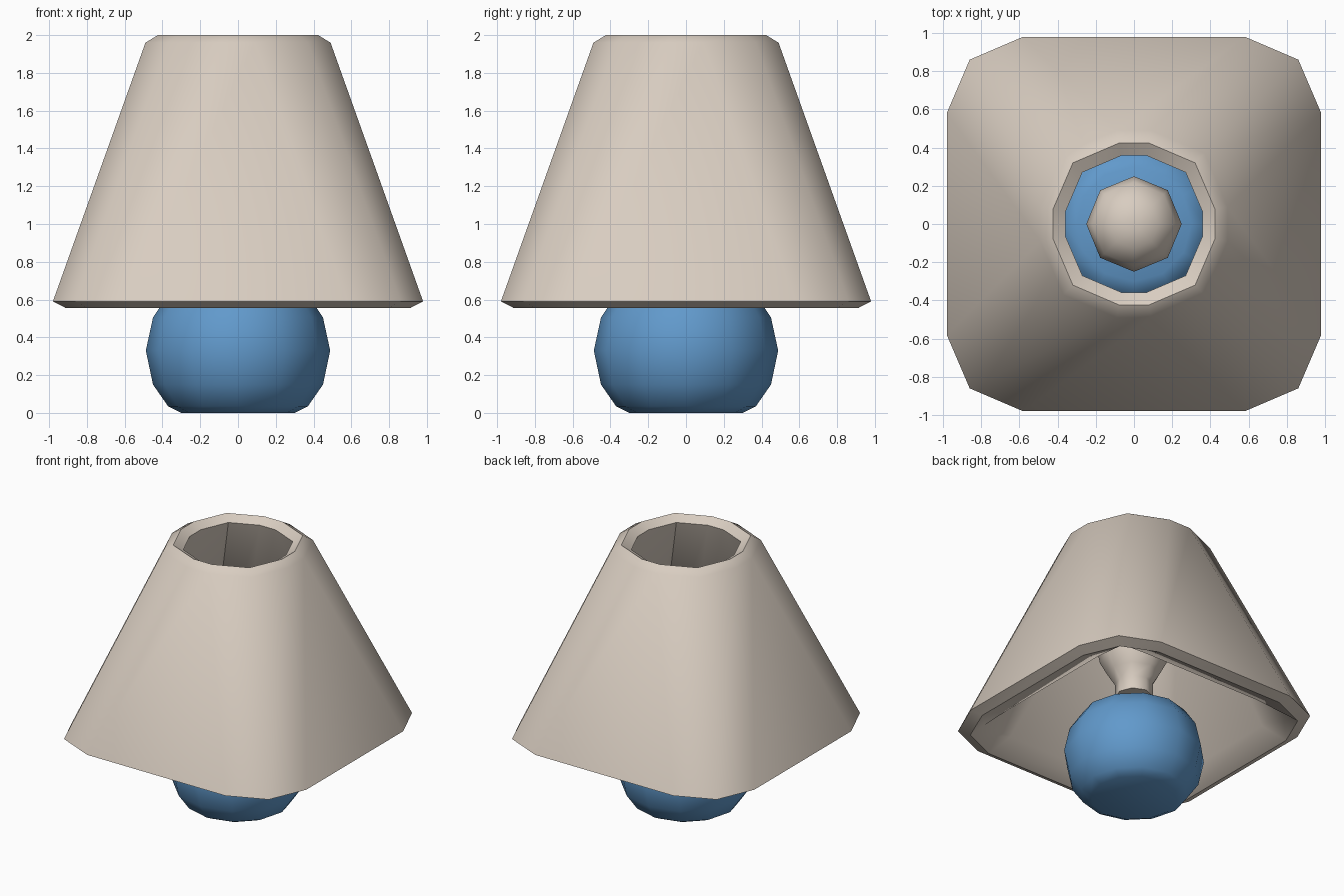
import bpy, bmesh, math

if "Cube" in bpy.data.objects:
    bpy.data.objects.remove(bpy.data.objects["Cube"])


def material(name, rgb):
    m = bpy.data.materials.new(name)
    m.diffuse_color = (*rgb, 1)
    m.use_nodes = True
    m.node_tree.nodes["Principled BSDF"].inputs["Base Color"].default_value = m.diffuse_color
    return m


beige = material("warm_beige", (0.69, 0.61, 0.53))
blue = material("soft_blue", (0.12, 0.32, 0.60))


def loft(name, rings, mat, closed=False, angle=45):
    """Skin a list of equal-sized rings; close end to start, or cap both ends."""
    bm = bmesh.new()
    vs = [[bm.verts.new(p) for p in r] for r in rings]
    n = len(rings[0])
    pairs = list(zip(vs, vs[1:])) + ([(vs[-1], vs[0])] if closed else [])
    for a, b in pairs:
        for i in range(n):
            j = (i + 1) % n
            bm.faces.new((a[i], a[j], b[j], b[i]))
    if not closed:
        bm.faces.new(vs[0][::-1])
        bm.faces.new(vs[-1])
    bmesh.ops.recalc_face_normals(bm, faces=bm.faces)
    me = bpy.data.meshes.new(name)
    bm.to_mesh(me)
    bm.free()
    me.materials.append(mat)
    ob = bpy.data.objects.new(name, me)
    bpy.context.collection.objects.link(ob)
    bpy.ops.object.select_all(action='DESELECT')
    ob.select_set(True)
    bpy.context.view_layer.objects.active = ob
    bpy.ops.object.shade_smooth_by_angle(angle=math.radians(angle))
    return ob


def corner_ring(quarter, scale, z):
    """Turn one corner's three points into a full 12-point ring."""
    pts = []
    for q in range(4):
        c, s = round(math.cos(q * math.pi / 2)), round(math.sin(q * math.pi / 2))
        pts += [((x * c - y * s) * scale, (x * s + y * c) * scale, z) for x, y in quarter]
    return pts


def round_ring(r, z, n):
    return [(r * math.cos(2 * math.pi * i / n), r * math.sin(2 * math.pi * i / n), z)
            for i in range(n)]


# Shade: thick shell, square at the bottom and round at the top, ridged rims
bottom = [(0.98, 0.58), (0.86, 0.86), (0.58, 0.98)]
inner_bottom = [(0.74, 0.49), (0.73, 0.73), (0.49, 0.74)]
top = [(0.49, 0.09), (0.37, 0.37), (0.09, 0.49)]
loft("lamp_shade", [
    corner_ring(bottom, 1.0, 0.59), corner_ring(top, 1.0, 1.96),
    corner_ring(top, 0.865, 2.0), corner_ring(top, 0.73, 1.96),
    corner_ring(inner_bottom, 1.0, 0.63), corner_ring(bottom, 0.93, 0.555),
], beige, closed=True)

# Base: flattened ball
ball = [(0.30, 0), (0.37, 0.035), (0.45, 0.15), (0.488, 0.33),
        (0.45, 0.505), (0.37, 0.625), (0.30, 0.66)]
loft("lamp_base", [round_ring(r, z, 12) for r, z in ball], blue, angle=60)

# Bulb with a straight neck, hanging just above the base
bulb = [(0.13, 0.80), (0.13, 0.90), (0.18, 0.98), (0.235, 1.08), (0.25, 1.16),
        (0.22, 1.26), (0.13, 1.34), (0.04, 1.36)]
loft("light_bulb", [round_ring(r, z, 8) for r, z in bulb], beige, angle=50)
